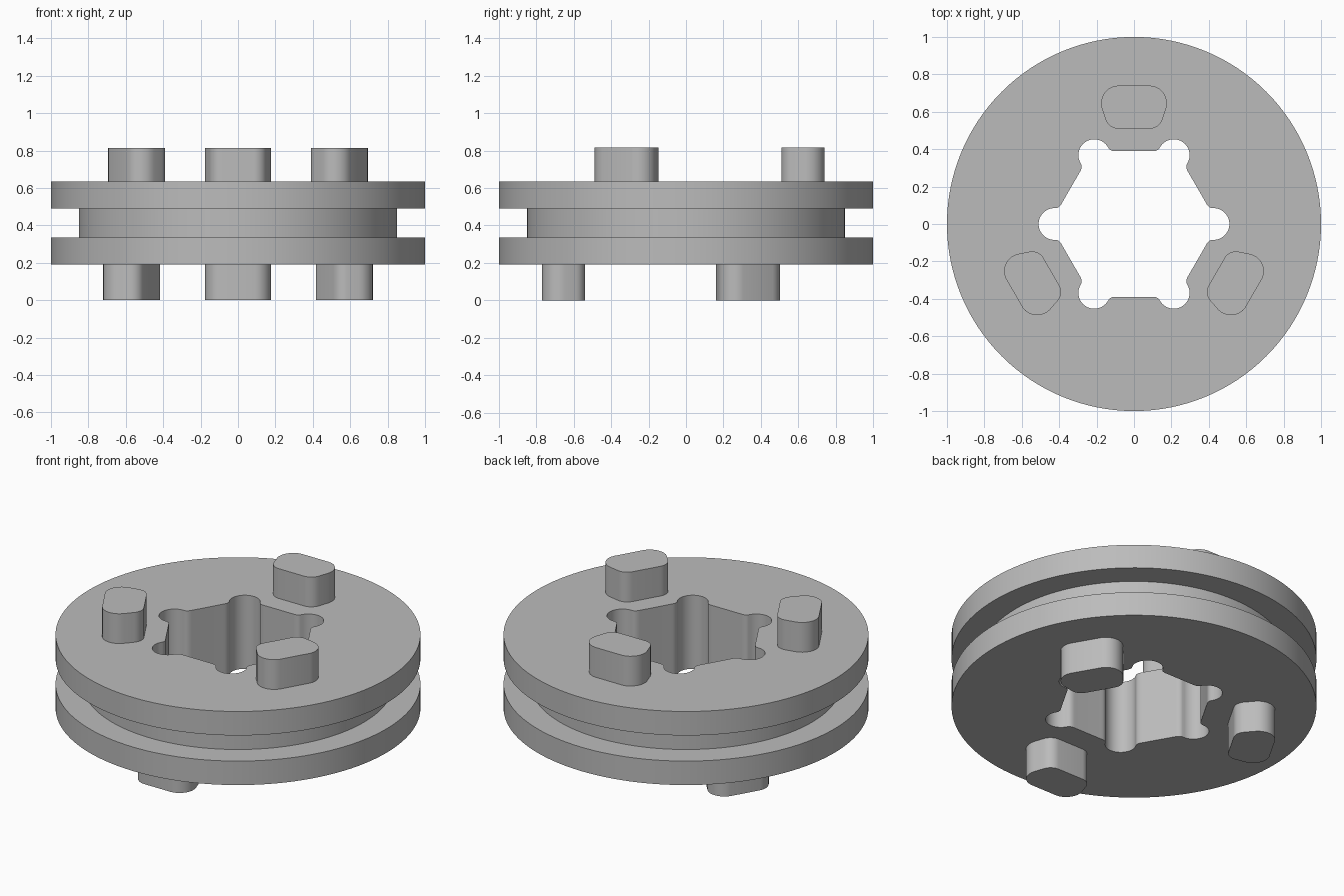
import bpy, bmesh
from math import cos, sin, radians, pi
from mathutils import Vector, Matrix

cube = bpy.data.objects.get("Cube")
if cube:
    bpy.data.objects.remove(cube, do_unlink=True)

grey = bpy.data.materials.new("plain grey")
grey.use_nodes = True
grey.diffuse_color = (0.5, 0.5, 0.5, 1)
grey.node_tree.nodes["Principled BSDF"].inputs["Base Color"].default_value = (0.5, 0.5, 0.5, 1)


def stack(name, rings):
    """Skin a list of equal-length point rings and cap both ends."""
    bm = bmesh.new()
    loops = [[bm.verts.new(p) for p in ring] for ring in rings]
    n = len(loops[0])
    for low, high in zip(loops, loops[1:]):
        for i in range(n):
            j = (i + 1) % n
            bm.faces.new((low[i], low[j], high[j], high[i]))
    bm.faces.new(loops[0][::-1])
    bm.faces.new(loops[-1])
    bmesh.ops.recalc_face_normals(bm, faces=bm.faces)
    mesh = bpy.data.meshes.new(name)
    bm.to_mesh(mesh)
    bm.free()
    mesh.materials.append(grey)
    obj = bpy.data.objects.new(name, mesh)
    bpy.context.collection.objects.link(obj)
    return obj


def activate(obj):
    bpy.ops.object.select_all(action='DESELECT')
    obj.select_set(True)
    bpy.context.view_layer.objects.active = obj


def smooth(obj):
    activate(obj)
    bpy.ops.object.shade_smooth_by_angle(angle=radians(30))


def prism(name, outline, z0, z1):
    return stack(name, [[(p.x, p.y, z) for p in outline] for z in (z0, z1)])


def curve_corner(a, corner, b, steps):
    """Quadratic bend from a to b around a corner."""
    return [a * (1 - t) ** 2 + corner * 2 * t * (1 - t) + b * t * t
            for t in (i / steps for i in range(steps + 1))]


def round_corner(a, corner, b, radius, steps=8):
    """Circular fillet between the lines corner-a and corner-b."""
    u, v = (a - corner).normalized(), (b - corner).normalized()
    half = u.angle(v) / 2
    centre = corner + (u + v).normalized() * radius / sin(half)
    reach = radius * cos(half) / sin(half)
    start = corner + u * reach - centre
    turn = start.angle_signed(corner + v * reach - centre)
    return [centre + Matrix.Rotation(-turn * i / steps, 2) @ start
            for i in range(steps + 1)]


# Grooved disc
SIDES = 128
profile = [(1, .19), (1, .335), (.85, .335), (.85, .49), (1, .49), (1, .635)]
disc = stack("grooved_disc", [
    [(r * cos(2 * pi * i / SIDES), r * sin(2 * pi * i / SIDES), z) for i in range(SIDES)]
    for r, z in profile])

# Six-lobed centre hole: one lobe with soft necks, repeated around
arc = [Vector((.425 + .085 * cos(radians(a)), .085 * sin(radians(a))))
       for a in range(-95, 96, 10)]
neck = curve_corner(arc[-1], Vector((.397, .087)), Vector((.383, .116)), 6)[1:]
lobe = [Vector((p.x, -p.y)) for p in reversed(neck)] + arc + neck
hole = [Matrix.Rotation(radians(60 * k), 2) @ p for k in range(6) for p in lobe]
cutter = prism("hole_cutter", hole, 0, 1)
cutter.hide_render = True

cut = disc.modifiers.new("centre hole", 'BOOLEAN')
cut.operation = 'DIFFERENCE'
cut.solver = 'EXACT'
cut.object = cutter
activate(disc)
bpy.ops.object.modifier_apply(modifier=cut.name)
bpy.data.objects.remove(cutter, do_unlink=True)
smooth(disc)

# Rounded wedge pegs: three above, three below turned by half a step
corners = [Vector(c) for c in ((.51, -.135), (.73, -.21), (.73, .21), (.51, .135))]
wedge = []
for i, c in enumerate(corners):
    wedge += round_corner(corners[i - 1], c, corners[(i + 1) % 4],
                          .07 if i in (0, 3) else .085)
# Slight bulge on the outer side
wedge = [Vector((p.x + (.012 * (1 - (p.y / .19) ** 2) if p.x > .66 else 0), p.y))
         for p in wedge]

for side, first, shift, z0, z1 in (("upper", 90, 0, .635, .815),
                                   ("lower", 30, .03, 0, .19)):
    for k in range(3):
        turn = Matrix.Rotation(radians(first + 120 * k), 2)
        outline = [turn @ (p + Vector((shift, 0))) for p in wedge]
        smooth(prism(f"{side}_peg_{k + 1}", outline, z0, z1))
